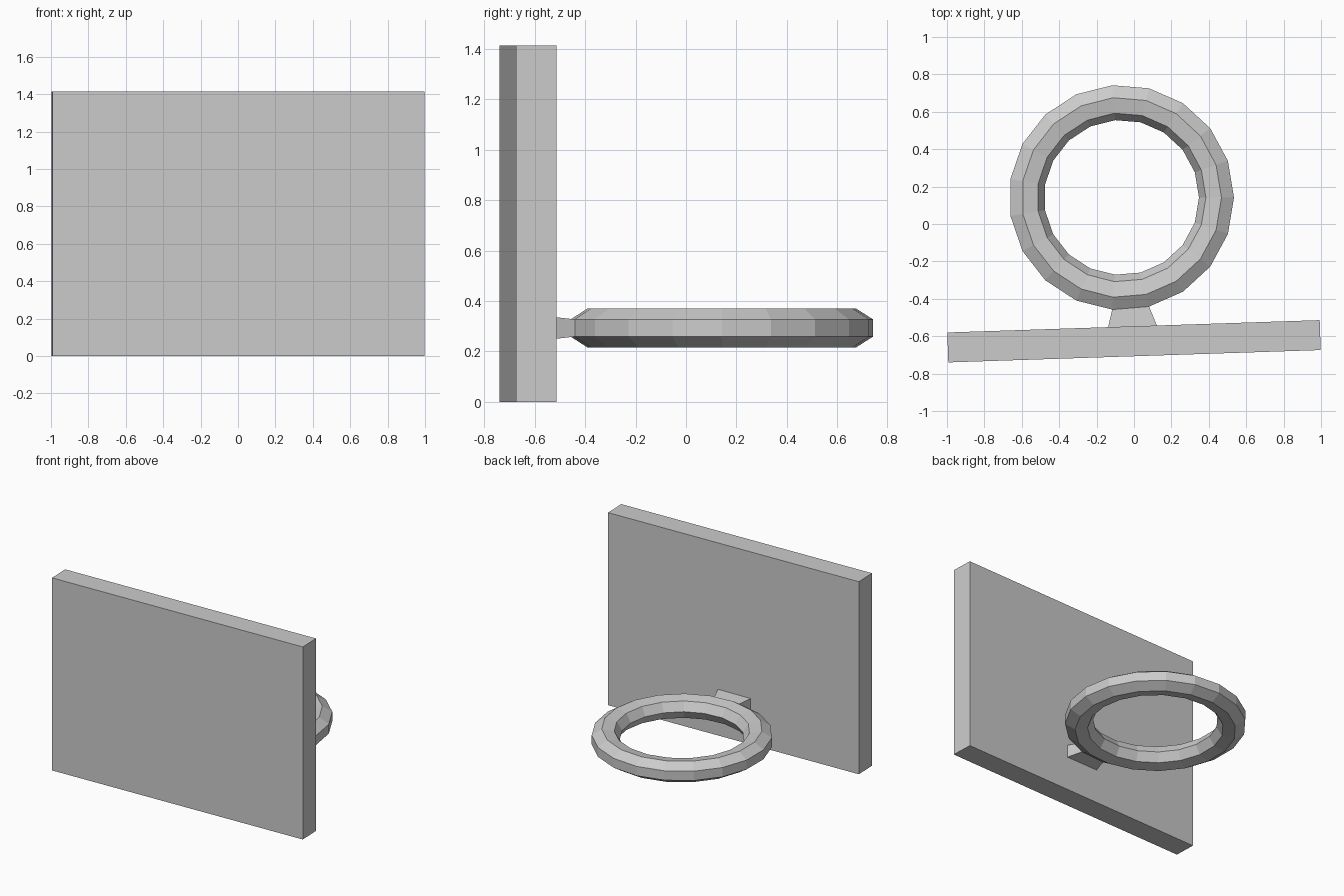
import bpy, bmesh
from math import sin, cos, pi, radians
from mathutils import Vector

if "Cube" in bpy.data.objects:
    bpy.data.objects.remove(bpy.data.objects["Cube"])

SIDES, SECTION = 19, 7
RING_CENTRE = Vector((-0.067, 0.142, 0.293))


def finish(name, bm):
    bmesh.ops.recalc_face_normals(bm, faces=bm.faces)
    mesh = bpy.data.meshes.new(name)
    bm.to_mesh(mesh)
    bm.free()
    obj = bpy.data.objects.new(name, mesh)
    bpy.context.collection.objects.link(obj)
    return obj


# Backboard: a thin slab turned slightly about z
bm = bmesh.new()
bmesh.ops.create_cube(bm, size=1)
bmesh.ops.scale(bm, vec=(1.992, 0.16, 1.414), verts=bm.verts)
board = finish("backboard", bm)
board.location = (0, -0.627, 0.707)
board.rotation_euler.z = radians(1.9)

# Hoop: low-poly ring with a seven-sided, slightly flattened section
bm = bmesh.new()
loops = []
for i in range(SIDES):
    a = 2 * pi * i / SIDES
    loop = []
    for j in range(SECTION):
        t = 2 * pi * (j - 0.5) / SECTION
        r = 0.513 + 0.0985 * cos(t)
        loop.append(bm.verts.new((r * cos(a), r * sin(a), 0.079 * sin(t))))
    loops.append(loop)
for i in range(SIDES):
    p, q = loops[i], loops[(i + 1) % SIDES]
    for j in range(SECTION):
        k = (j + 1) % SECTION
        face = bm.faces.new((p[j], q[j], q[k], p[k]))
        if i == 14 and j == 0:
            bracket = face
bm.normal_update()

# Bracket: outer hoop face pulled out and flared into the board
normal = bracket.normal.copy()
new = bmesh.ops.extrude_discrete_faces(bm, faces=[bracket])["faces"][0]
centre = new.calc_center_median()
for v in new.verts:
    v.co = centre + (v.co - centre) * 1.4 + normal * 0.125
hoop = finish("hoop", bm)
hoop.location = RING_CENTRE
